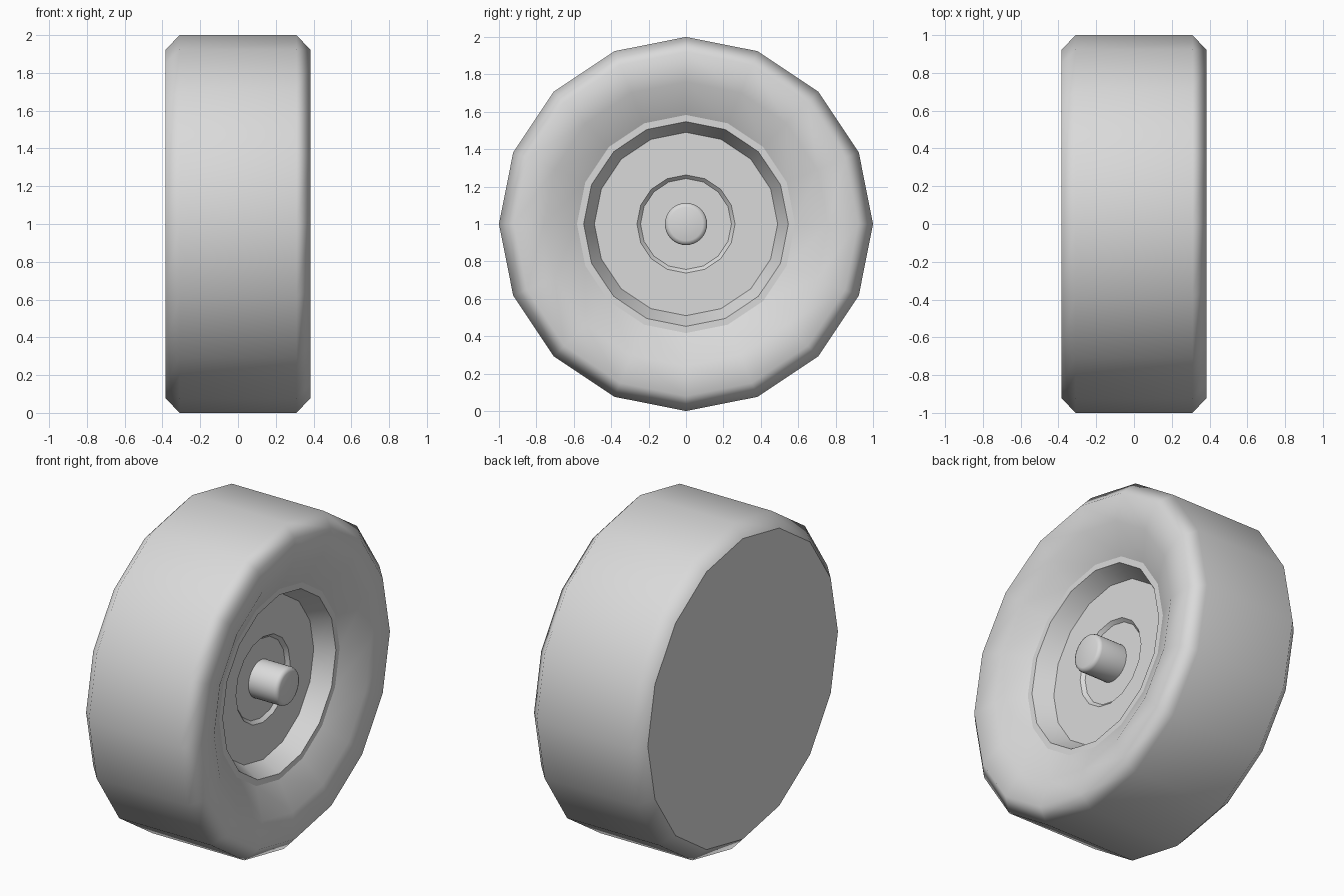
import bpy, bmesh, math

if "Cube" in bpy.data.objects:
    bpy.data.objects.remove(bpy.data.objects["Cube"], do_unlink=True)

grey = bpy.data.materials.new("light_grey")
grey.use_nodes = True
colour = (0.7, 0.7, 0.7, 1)
grey.diffuse_color = colour
grey.node_tree.nodes["Principled BSDF"].inputs["Base Color"].default_value = colour


def lathe(name, profile, sides=16, smooth_angle=30):
    """Spin (x, radius) points around the axle; radius 0 closes the end with a flat cap."""
    bm = bmesh.new()
    rings = []
    for x, r in profile:
        if r == 0:
            continue
        ring = []
        for i in range(sides):
            a = math.tau * i / sides
            ring.append(bm.verts.new((x, r * math.sin(a), 1 + r * math.cos(a))))
        rings.append(ring)
    for first, second in zip(rings, rings[1:]):
        for i in range(sides):
            j = (i + 1) % sides
            bm.faces.new((first[i], second[i], second[j], first[j]))
    if profile[0][1] == 0:
        bm.faces.new(rings[0])
    if profile[-1][1] == 0:
        bm.faces.new(list(reversed(rings[-1])))
    mesh = bpy.data.meshes.new(name)
    bm.to_mesh(mesh)
    bm.free()
    mesh.materials.append(grey)
    obj = bpy.data.objects.new(name, mesh)
    bpy.context.collection.objects.link(obj)
    bpy.ops.object.select_all(action="DESELECT")
    obj.select_set(True)
    bpy.context.view_layer.objects.active = obj
    bpy.ops.object.shade_smooth_by_angle(angle=math.radians(smooth_angle))
    return obj


# Tyre: chamfered tread, nearly flat sidewall that dishes in to meet the rim lip
tyre = lathe("tyre", [(-0.385, 0.92), (-0.31, 1.0), (0.31, 1.0), (0.385, 0.92),
                      (0.37, 0.76), (0.28, 0.583)], smooth_angle=89)
tyre.modifiers.new("even_shading", "WEIGHTED_NORMAL").keep_sharp = True

# Flat inner side of the wheel
lathe("back_disc", [(-0.385, 0), (-0.385, 0.92)])

# Rim: flat lip, deep sloping wall, flat disc and shallow centre recess
lathe("rim", [(0.28, 0.583), (0.28, 0.547), (0.17, 0.49),
              (0.17, 0.262), (0.15, 0.243), (0.15, 0)])

# Axle pin with a rounded tip
lathe("axle_pin", [(0.15, 0.113), (0.322, 0.113), (0.338, 0.107),
                   (0.345, 0.09), (0.345, 0)], sides=32, smooth_angle=60)
